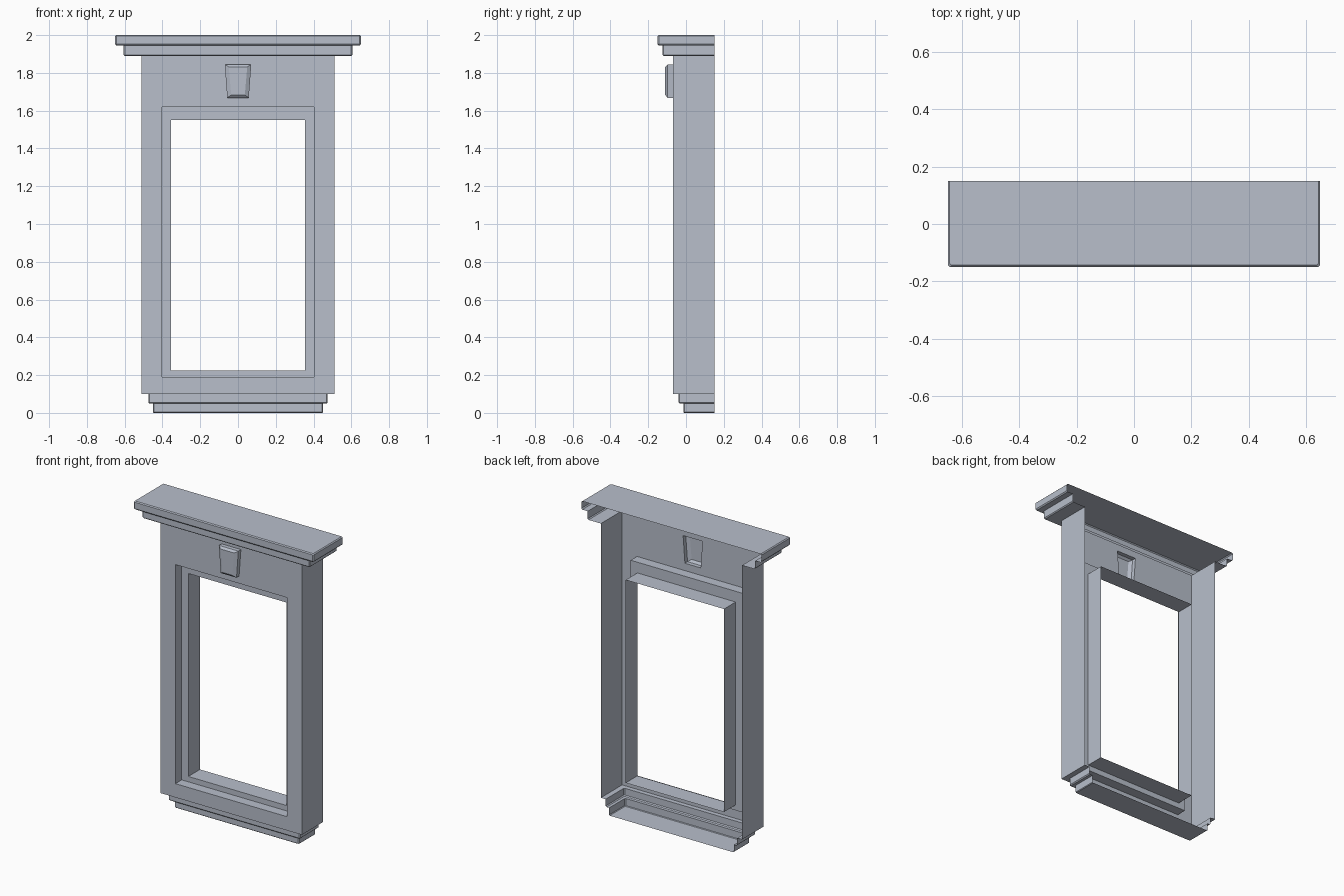
import bpy

if "Cube" in bpy.data.objects:
    bpy.data.objects.remove(bpy.data.objects["Cube"])

stone = bpy.data.materials.new("blue_grey_stone")
stone.diffuse_color = (0.48, 0.52, 0.60, 1)
stone.use_nodes = True
stone.node_tree.nodes["Principled BSDF"].inputs["Base Color"].default_value = stone.diffuse_color

BACK, FRONT = 0.15, -0.07      # open back plane, wall face
HX, Z0, Z1 = 0.51, 0.10, 1.89  # half width and height of the wall body


def make(name, verts, faces):
    mesh = bpy.data.meshes.new(name)
    mesh.from_pydata(verts, [], faces)
    mesh.materials.append(stone)
    ob = bpy.data.objects.new(name, mesh)
    bpy.context.collection.objects.link(ob)
    return ob


def loft(name, rings, closed=True, cap_first=False, cap_last=False):
    """Skin consecutive rings that have equal point counts."""
    n = len(rings[0])
    verts = [p for r in rings for p in r]
    faces = []
    for k in range(len(rings) - 1):
        a, b = k * n, (k + 1) * n
        for i in range(n if closed else n - 1):
            j = (i + 1) % n
            faces.append((a + i, a + j, b + j, b + i))
    if cap_first:
        faces.append(tuple(reversed(range(n))))
    if cap_last:
        faces.append(tuple(range(len(verts) - n, len(verts))))
    return make(name, verts, faces)


def u_ring(hx, yf, z, c=0.006):
    """Three-sided outline, open at the back, with nipped front corners."""
    return [(-hx, BACK, z), (-hx, yf + c, z), (-hx + c, yf, z),
            (hx - c, yf, z), (hx, yf + c, z), (hx, BACK, z)]


def quad_ring(hb, ht, zb, zt, y):
    return [(-hb, y, zb), (hb, y, zb), (ht, y, zt), (-ht, y, zt)]


def rect(hx, zb, zt, y):
    return quad_ring(hx, hx, zb, zt, y)


# stepped cornice, hollow behind
loft("cornice", [u_ring(*p) for p in (
    (HX, FRONT, 1.89, 0.001), (0.599, -0.119, 1.89), (0.605, -0.125, 1.896),
    (0.605, -0.125, 1.945), (0.644, -0.144, 1.945), (0.65, -0.15, 1.952),
    (0.65, -0.15, 1.994), (0.644, -0.144, 2.0))], closed=False, cap_last=True)

# stepped base, hollow behind
loft("base", [u_ring(*p) for p in (
    (0.446, -0.010, 0.0), (0.45, -0.014, 0.004), (0.45, -0.014, 0.05),
    (0.469, -0.034, 0.05), (0.475, -0.04, 0.056), (0.475, -0.04, 0.10),
    (HX, FRONT, 0.10, 0.001))], closed=False, cap_first=True)

# wall sides
for name, x in (("left_side", -HX), ("right_side", HX)):
    f = (0, 1, 2, 3) if x < 0 else (3, 2, 1, 0)
    make(name, [(x, BACK, Z0), (x, FRONT, Z0), (x, FRONT, Z1), (x, BACK, Z1)], [f])

# wall face around the opening
OX, OB, OT = 0.403, 0.19, 1.62
for name, xa, xb, za, zb in (("left_jamb", -HX, -OX, OB, OT),
                             ("right_jamb", OX, HX, OB, OT),
                             ("apron", -HX, HX, Z0, OB)):
    make(name, [(xa, FRONT, za), (xb, FRONT, za), (xb, FRONT, zb), (xa, FRONT, zb)],
         [(0, 1, 2, 3)])
key_foot = quad_ring(0.057, 0.07, 1.668, 1.845, FRONT)
loft("header", [rect(HX, OT, Z1, FRONT), key_foot])

# stepped window reveal
loft("window_reveal", [rect(OX, OB, OT, FRONT), rect(OX, OB, OT, -0.005),
                       rect(0.355, 0.225, 1.55, -0.005),
                       rect(0.355, 0.225, 1.55, 0.115)])

# bevelled keystone
loft("keystone", [key_foot, quad_ring(0.057, 0.07, 1.668, 1.845, -0.097),
                  quad_ring(0.036, 0.049, 1.683, 1.832, -0.11)], cap_last=True)
